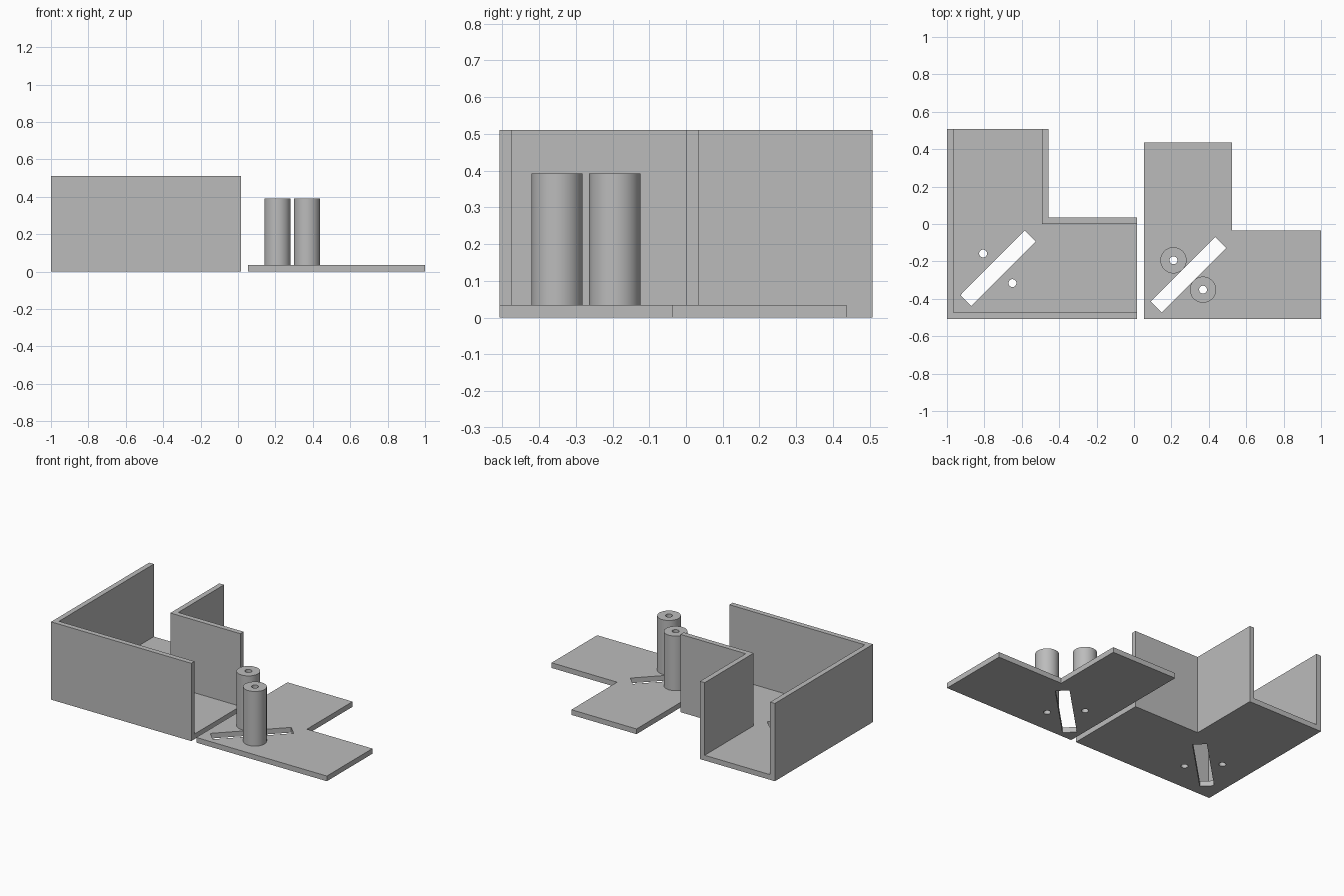
import bpy
import bmesh
from math import radians, pi, cos, sin
from mathutils import Vector, Matrix

cube = bpy.data.objects.get("Cube")
if cube:
    bpy.data.objects.remove(cube, do_unlink=True)

grey = bpy.data.materials.new("plain grey")
grey.use_nodes = True
color = (0.5, 0.5, 0.5, 1)
grey.diffuse_color = color
grey.node_tree.nodes["Principled BSDF"].inputs["Base Color"].default_value = color

THICK = 0.034      # floor and wall thickness
WALL_TOP = 0.51
POST_TOP = 0.392
HOLE_R = 0.021
POST_R = 0.07
FRONT = -0.508


def circle(center, radius, sides=32):
    return [(center[0] + radius * cos(2 * pi * i / sides),
             center[1] + radius * sin(2 * pi * i / sides)) for i in range(sides)]


def slot(center, length=0.488, width=0.084):
    turn = Matrix.Rotation(radians(45), 2)
    corners = [(-1, -1), (1, -1), (1, 1), (-1, 1)]
    return [tuple(Vector(center) + turn @ Vector((a * length / 2, b * width / 2)))
            for a, b in corners]


def l_shape(x0, y0, x1, y1, arm_x, arm_y):
    """L outline with its outer corner at x0, y0 and inner corner at arm_x, arm_y."""
    return [(x0, y0), (x1, y0), (x1, arm_y), (arm_x, arm_y), (arm_x, y1), (x0, y1)]


def extrude(name, outlines, z0, z1):
    """Solid from flat outlines; outlines inside the first become through holes."""
    curve = bpy.data.curves.new(name, 'CURVE')
    curve.dimensions = '2D'
    curve.fill_mode = 'BOTH'
    curve.extrude = (z1 - z0) / 2
    for points in outlines:
        spline = curve.splines.new('POLY')
        spline.points.add(len(points) - 1)
        for p, (x, y) in zip(spline.points, points):
            p.co = (x, y, 0, 1)
        spline.use_cyclic_u = True
    temp = bpy.data.objects.new(name + " outline", curve)
    bpy.context.collection.objects.link(temp)
    graph = bpy.context.evaluated_depsgraph_get()
    mesh = bpy.data.meshes.new_from_object(temp.evaluated_get(graph))
    bpy.data.objects.remove(temp, do_unlink=True)
    bpy.data.curves.remove(curve)

    bm = bmesh.new()
    bm.from_mesh(mesh)
    bmesh.ops.remove_doubles(bm, verts=bm.verts, dist=0.0001)
    bmesh.ops.recalc_face_normals(bm, faces=bm.faces)
    bmesh.ops.translate(bm, verts=bm.verts, vec=(0, 0, (z0 + z1) / 2))
    bm.to_mesh(mesh)
    bm.free()
    mesh.materials.clear()
    mesh.materials.append(grey)
    obj = bpy.data.objects.new(name, mesh)
    bpy.context.collection.objects.link(obj)
    bpy.ops.object.select_all(action='DESELECT')
    obj.select_set(True)
    bpy.context.view_layer.objects.active = obj
    bpy.ops.object.shade_smooth_by_angle(angle=radians(30))
    return obj


# Corner channel: floor with slot and two screw holes
left, end_x, end_y = -1.0, 0.017, 0.508
arm_x, arm_y = -0.457, 0.034
screws = [(-0.807, -0.158), (-0.65, -0.316)]
extrude("channel_floor",
        [l_shape(left, FRONT, end_x, end_y, arm_x, arm_y), slot((-0.727, -0.236))]
        + [circle(c, HOLE_R) for c in screws], 0, THICK)

# Corner channel: outer and inner walls, open at both ends
extrude("channel_outer_wall",
        [l_shape(left, FRONT, end_x, end_y, left + THICK, FRONT + THICK)], THICK, WALL_TOP)
extrude("channel_inner_wall",
        [l_shape(arm_x - THICK, arm_y - THICK, end_x, end_y, arm_x, arm_y)], THICK, WALL_TOP)

# Lid: flat corner plate with slot and holes under the posts
posts = [(0.211, -0.194), (0.369, -0.351)]
extrude("lid_plate",
        [l_shape(0.053, FRONT, 1.0, 0.437, 0.525, -0.036), slot((0.291, -0.271))]
        + [circle(c, HOLE_R) for c in posts], 0, THICK)

# Hollow screw posts standing on the lid
for name, c in zip(("back_post", "front_post"), posts):
    extrude(name, [circle(c, POST_R, 48), circle(c, HOLE_R)], THICK, POST_TOP)
